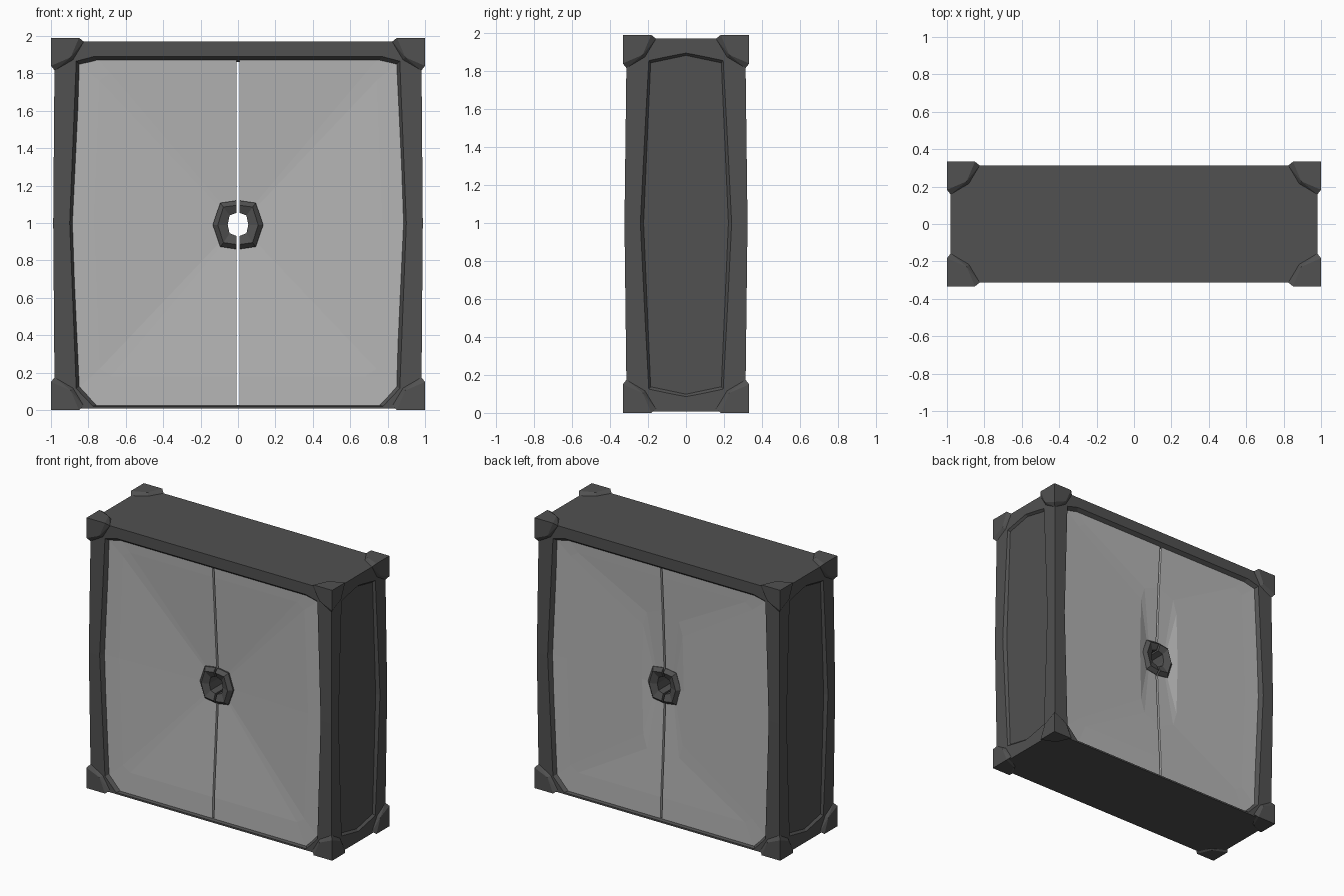
import bpy, bmesh, math
from mathutils import Vector

cube = bpy.data.objects.get("Cube")
if cube:
    bpy.data.objects.remove(cube, do_unlink=True)


def material(name, rgb):
    m = bpy.data.materials.new(name)
    m.use_nodes = True
    m.diffuse_color = (*rgb, 1)
    m.node_tree.nodes["Principled BSDF"].inputs["Base Color"].default_value = (*rgb, 1)
    return m


DARK = material("dark grey", (0.082, 0.082, 0.082))
LIGHT = material("light grey", (0.46, 0.46, 0.46))


def finish(bm, name, mat):
    bmesh.ops.recalc_face_normals(bm, faces=bm.faces)
    me = bpy.data.meshes.new(name)
    bm.to_mesh(me)
    bm.free()
    me.materials.append(mat)
    ob = bpy.data.objects.new(name, me)
    bpy.context.collection.objects.link(ob)
    return ob


def loft(name, rings, mat, loop):
    """Join rings into a closed tube; open rings (loop=False) get end caps."""
    bm = bmesh.new()
    rows = [[bm.verts.new(p) for p in r] for r in rings]
    n = len(rows[0])
    for i, a in enumerate(rows):
        b = rows[(i + 1) % len(rows)]
        for j in range(n if loop else n - 1):
            k = (j + 1) % n
            bm.faces.new((a[j], a[k], b[k], b[j]))
    if not loop:
        bm.faces.new([r[0] for r in rows])
        bm.faces.new([r[-1] for r in rows])
    return finish(bm, name, mat)


def hull(name, points, mat):
    bm = bmesh.new()
    for p in points:
        bm.verts.new(p)
    res = bmesh.ops.convex_hull(bm, input=bm.verts)
    junk = [v for v in bm.verts if not v.link_faces]
    bmesh.ops.delete(bm, geom=junk, context='VERTS')
    bmesh.ops.dissolve_limit(bm, angle_limit=math.radians(1),
                             verts=bm.verts, edges=bm.edges)
    return finish(bm, name, mat)


# Frame: outer skin, face edge and sloped inner lip, mirrored left/right
def frame_ring(half, y, bulge=0.0):
    pts = [(x, z) for x, z in half] + [(-x, z) for x, z in reversed(half)]
    s = math.copysign(1, y)
    return [(x, y + (s * bulge if 0.5 < z < 1.5 else 0), z) for x, z in pts]


outer = [(.82, 1.97), (.98, 1.97), (.988, 1.0), (.98, .008), (.82, .008)]
edge = [(.77, 1.89), (.865, 1.865), (.9, 1.0), (.865, .115), (.775, .02)]
inner = [(.75, 1.86), (.84, 1.84), (.88, 1.0), (.84, .13), (.75, .028)]
frame = loft("frame", [
    frame_ring(outer, -.312, .012), frame_ring(edge, -.312, .012), frame_ring(inner, -.275),
    frame_ring(inner, .275), frame_ring(edge, .312, .012), frame_ring(outer, .312, .012)],
    DARK, True)

# Recessed panel in each side wall, cut with a tapered prism
outline = [(0, 1.9), (.2, 1.86), (.24, 1.0), (.2, .12), (0, .08),
           (-.2, .12), (-.24, 1.0), (-.2, 1.86)]
for s in (1, -1):
    pts = []
    for y, z in outline:
        pts.append((s * .965, y * .93, 1 + (z - 1) * .98))
        pts.append((s * 1.01, y * 1.07, 1 + (z - 1) * 1.02))
    cutter = hull("side_cutter", pts, DARK)
    cutter.hide_render = True
    mod = frame.modifiers.new("side_recess", 'BOOLEAN')
    mod.operation = 'DIFFERENCE'
    mod.solver = 'EXACT'
    mod.object = cutter
    bpy.context.view_layer.objects.active = frame
    bpy.ops.object.modifier_apply(modifier=mod.name)
    bpy.data.objects.remove(cutter, do_unlink=True)

# Corner blocks: bevelled caps on all eight corners
cap = [Vector((0, 0, 0)), Vector((.15, .15, .15))]
for i in range(3):
    j, k = (i + 1) % 3, (i + 2) % 3
    for vals in ((.15, 0, 0), (.175, .02, .02), (.105, .105, 0), (.12, .12, .025)):
        v = Vector((0, 0, 0))
        v[i], v[j], v[k] = vals
        cap.append(v)
for sx, xn in ((1, "left"), (-1, "right")):
    for sy, yn in ((-1, "front"), (1, "back")):
        for top in (True, False):
            pts = [(sx * (1 - p.x), sy * (.333 - p.y), 1.99 - p.z if top else p.z) for p in cap]
            hull(f"corner_{'top' if top else 'bottom'}_{yn}_{xn}", pts, DARK)

# Door halves: slightly dished slabs with a gap between them and a centre hole
GAP = .007
rim = [(GAP, 1.88), (.75, 1.88), (.85, 1.85), (.89, 1.0), (.85, .12), (.75, .02), (GAP, .02)]
dish = [(GAP, 1.8), (.68, 1.8), (.74, 1.76), (.77, 1.0), (.74, .22), (.68, .18), (GAP, .18)]
crease = [(GAP, 1.55), (.13, 1.5), (.16, 1.4), (.17, 1.0), (.16, .6), (.13, .5), (GAP, .45)]
hole = [(GAP, 1.09), (.07, 1.08), (.085, 1.07), (.11, .99), (.085, .91), (.07, .9), (GAP, .89)]


def door_ring(half, y, s):
    return [(s * x, y, z) for x, z in half]


# Collar half outlines around the hole
wide = [(GAP, 1.12), (.095, 1.107), (.135, .99), (.095, .873), (GAP, .86)]
crown = [(GAP, 1.095), (.078, 1.085), (.108, .99), (.078, .895), (GAP, .885)]
bore = [(GAP, 1.055), (.045, 1.04), (.055, .99), (.045, .945), (GAP, .93)]

for s, n in ((1, "left"), (-1, "right")):
    loft(f"door_{n}", [
        door_ring(hole, -.237, s), door_ring(dish, -.284, s), door_ring(rim, -.288, s),
        door_ring(rim, .288, s), door_ring(dish, .284, s), door_ring(crease, .268, s),
        door_ring(hole, .245, s)], LIGHT, False)
    loft(f"collar_{n}", [
        door_ring(wide, -.225, s), door_ring(wide, -.25, s), door_ring(crown, -.275, s),
        door_ring(bore, -.255, s), door_ring(bore, .255, s), door_ring(crown, .275, s),
        door_ring(wide, .25, s), door_ring(wide, .225, s)], DARK, False)
